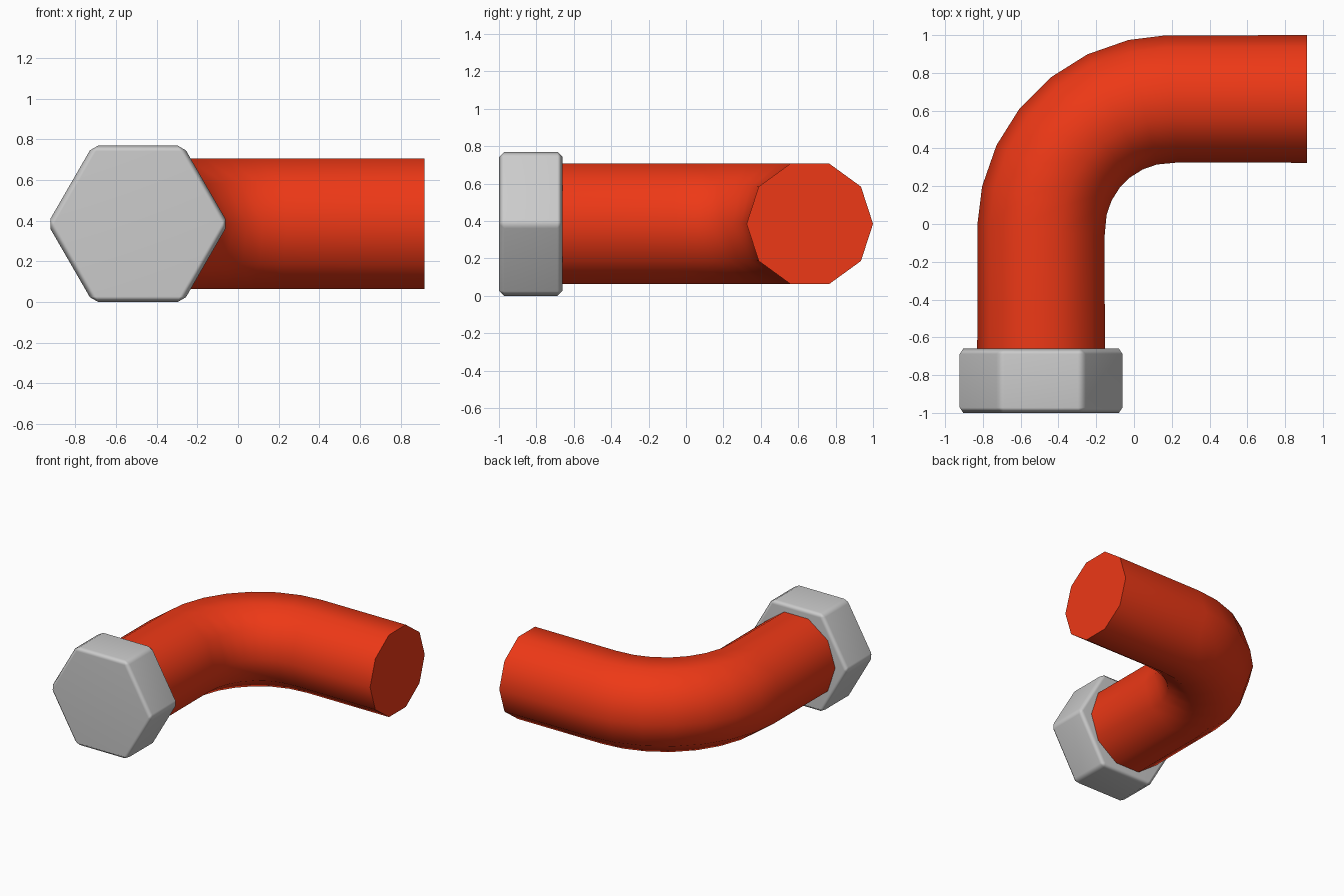
import bpy, bmesh
from math import sin, cos, tan, pi, radians

if "Cube" in bpy.data.objects:
    bpy.data.objects.remove(bpy.data.objects["Cube"])

CX, CZ = -0.492, 0.385          # axis of the pipe's first leg


def finish(name, bm, angle):
    bmesh.ops.recalc_face_normals(bm, faces=bm.faces[:])
    me = bpy.data.meshes.new(name)
    bm.to_mesh(me)
    bm.free()
    ob = bpy.data.objects.new(name, me)
    bpy.context.collection.objects.link(ob)
    bpy.ops.object.select_all(action='DESELECT')
    ob.select_set(True)
    bpy.context.view_layer.objects.active = ob
    bpy.ops.object.shade_smooth_by_angle(angle=radians(angle))
    return ob


def loft(rings):
    """Closed solid through a list of equal-length point rings."""
    bm = bmesh.new()
    vs = [[bm.verts.new(p) for p in r] for r in rings]
    n = len(vs[0])
    for a, b in zip(vs, vs[1:]):
        for i in range(n):
            j = (i + 1) % n
            bm.faces.new((a[i], a[j], b[j], b[i]))
    bm.faces.new(vs[0])
    bm.faces.new(vs[-1])
    return bm


# Bent pipe: ten-sided section, straight leg, seven-step elbow, straight leg
R, BEND, STEPS = 0.338, 0.692, 7
ox, oy = CX + BEND, -0.03       # elbow centre
stations = [((CX, -0.66), 0)]
for k in range(STEPS + 1):
    t = k / STEPS * pi / 2
    # mitre the first and last elbow rings slightly
    tilt = t + (pi / 4 / STEPS if k == 0 else -pi / 4 / STEPS if k == STEPS else 0)
    stations.append(((ox - BEND * cos(t), oy + BEND * sin(t)), tilt))
stations.append(((0.917, oy + BEND), pi / 2))


def section(center, t):
    (x, y) = center
    return [(x - R * cos(a) * cos(t), y + R * cos(a) * sin(t), CZ + R * sin(a))
            for a in (i * pi / 5 for i in range(10))]


pipe = finish("bent_pipe", loft([section(c, t) for c, t in stations]), 50)
red = bpy.data.materials.new("red")
red.diffuse_color = (0.85, 0.04, 0.008, 1)
red.use_nodes = True
red.node_tree.nodes["Principled BSDF"].inputs["Base Color"].default_value = red.diffuse_color
pipe.data.materials.append(red)

# Hexagonal nut with chamfered edges
HR = 0.385 / cos(pi / 6)
hexagon = [(CX + HR * cos(i * pi / 3), CZ + HR * sin(i * pi / 3)) for i in range(6)]
bm = loft([[(x, y, z) for x, z in hexagon] for y in (-1.0, -0.66)])
bmesh.ops.bevel(bm, geom=bm.edges[:], offset=0.028, segments=1, affect='EDGES')
nut = finish("hex_nut", bm, 60)
nut.modifiers.new("weighted_normals", 'WEIGHTED_NORMAL').keep_sharp = True
